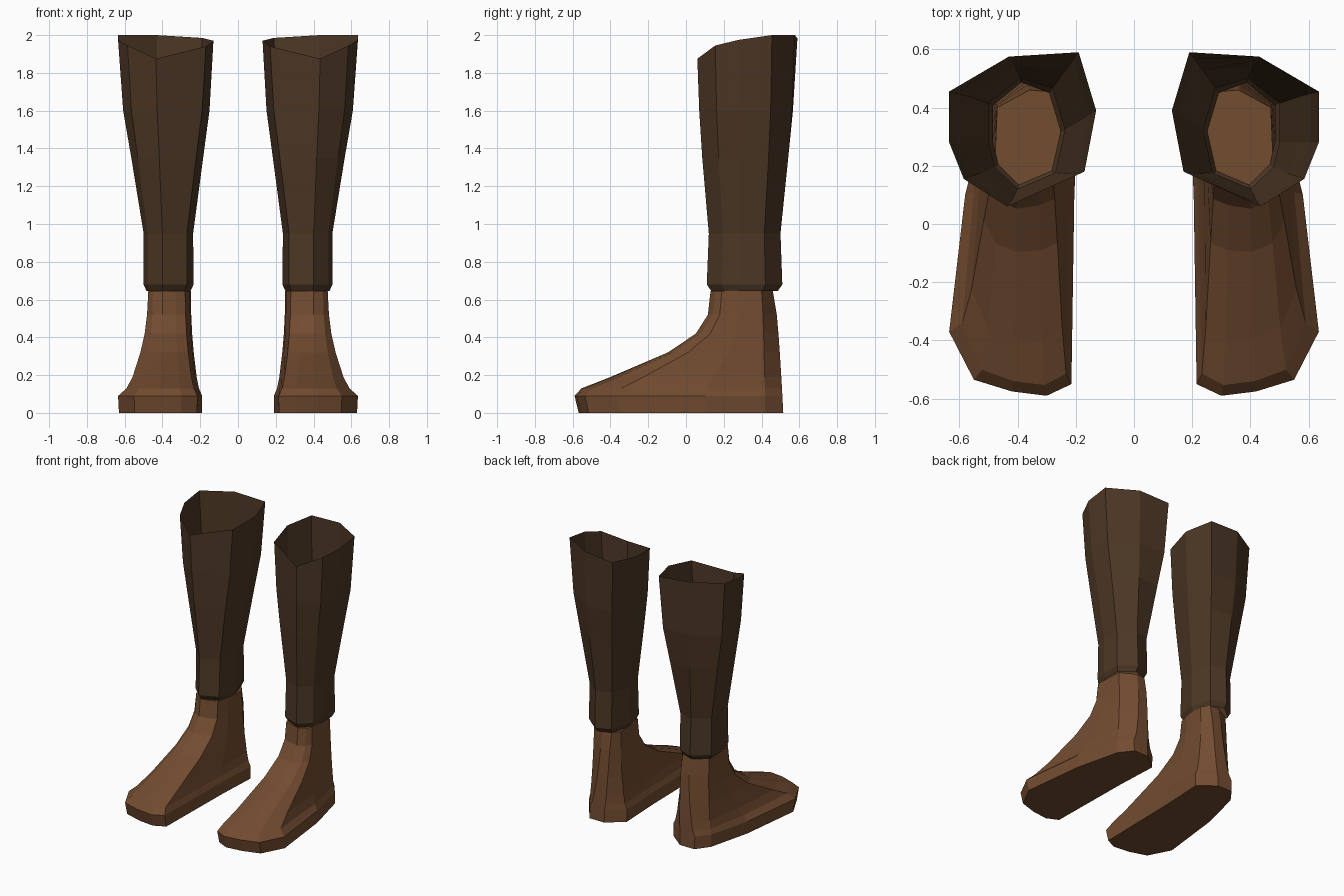
import bpy

if "Cube" in bpy.data.objects:
    bpy.data.objects.remove(bpy.data.objects["Cube"])


def material(name, rgb):
    m = bpy.data.materials.new(name)
    m.diffuse_color = (*rgb, 1.0)
    m.use_nodes = True
    m.node_tree.nodes["Principled BSDF"].inputs["Base Color"].default_value = m.diffuse_color
    return m


LIGHT = material("light_brown_leather", (0.17, 0.072, 0.030))
DARK = material("dark_brown_leather", (0.073, 0.038, 0.018))

# Foot outlines, clockwise from the back: ankle opening and ground outline
ANKLE = [(.29, .455), (.36, .46), (.47, .40), (.475, .28), (.475, .19), (.45, .155),
         (.40, .13), (.33, .145), (.28, .165), (.255, .25), (.25, .40)]
SOLE = [(.31, .515), (.43, .515), (.50, .42), (.58, .10), (.635, -.37), (.55, -.535),
        (.42, -.575), (.30, -.59), (.215, -.55), (.205, .10), (.19, .42)]
# Foot levels: height, spread in width, spread towards the toe
FOOT_LEVELS = [(0, .97, .97), (.09, 1, 1), (.13, .72, .95), (.19, .52, .74),
               (.32, .26, .32), (.42, .12, .11), (.52, .04, .02), (.645, 0, 0)]

# Shaft outlines in the same order: narrow lower end, and slanted top rim
CUFF = [(.28, .47), (.39, .51), (.50, .42), (.50, .28), (.48, .19), (.40, .11),
        (.27, .165), (.235, .32)]
RIM = [(.19, .59, 1.985), (.43, .575, 2.0), (.635, .455, 2.0), (.635, .28, 1.975),
       (.585, .155, 1.945), (.435, .06, 1.875), (.17, .18, 1.94), (.13, .39, 1.97)]
# Shaft levels: height, blend towards the rim, shrink around the ankle centre
SHAFT_LEVELS = [(.645, 0, .88), (.68, 0, 1), (.95, .07, .93), (1.35, .48, 1), (1.6, .80, 1)]


def mix(a, b, t):
    return a + (b - a) * t


def foot_rings():
    rings = []
    for z, kx, ky in FOOT_LEVELS:
        ring = []
        for (ax, ay), (sx, sy) in zip(ANKLE, SOLE):
            # the heel leans back steadily, the toe follows the instep
            k = (1 - z / .645) ** .6 if ay > .3 else ky
            ring.append((mix(ax, sx, kx), mix(ay, sy, k), z))
        rings.append(ring)
    return rings


def shaft_rings():
    rings = []
    for z, t, s in SHAFT_LEVELS:
        rings.append([(.37 + (mix(cx, rx, t) - .37) * s,
                       .31 + (mix(cy, ry, t) - .31) * s, z)
                      for (cx, cy), (rx, ry, _) in zip(CUFF, RIM)])
    return rings + [RIM]


def loft(name, rings, side, mat, capped):
    """Skin stacked rings; side is 1 for the right boot, -1 for the left."""
    n = len(rings[0])
    verts = [(x * side, y, z) for ring in rings for x, y, z in ring]
    faces = []
    for r in range(len(rings) - 1):
        for i in range(n):
            j = (i + 1) % n
            faces.append((r * n + i, (r + 1) * n + i, (r + 1) * n + j, r * n + j))
    if capped:
        last = (len(rings) - 1) * n
        faces.append(tuple(range(n)))
        faces.append(tuple(last + i for i in reversed(range(n))))
    if side < 0:
        faces = [tuple(reversed(f)) for f in faces]
    mesh = bpy.data.meshes.new(name)
    mesh.from_pydata(verts, [], faces)
    mesh.materials.append(mat)
    mesh.update()
    obj = bpy.data.objects.new(name, mesh)
    bpy.context.collection.objects.link(obj)
    return obj


for label, side in (("right", 1), ("left", -1)):
    # closed foot, with its top forming the floor inside the shaft
    loft(label + "_foot", foot_rings(), side, LIGHT, True)
    # open flared shaft
    loft(label + "_shaft", shaft_rings(), side, DARK, False)
